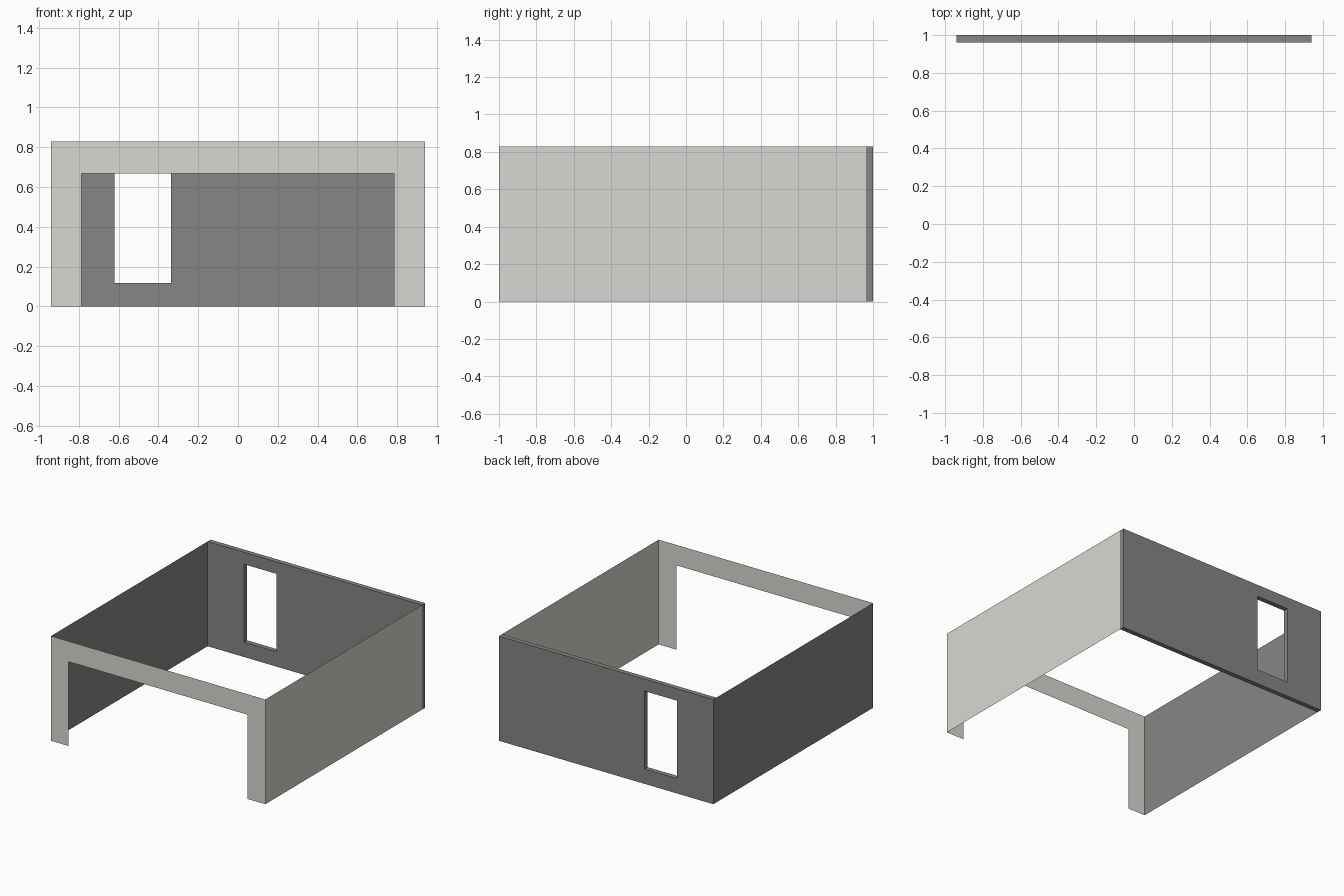
import bpy, bmesh

if "Cube" in bpy.data.objects:
    bpy.data.objects.remove(bpy.data.objects["Cube"])

W, H = 0.94, 0.83            # half width, wall height
Y_FRONT, Y_IN, Y_BACK = -1.0, 0.962, 1.0


def material(name, rgb):
    m = bpy.data.materials.new(name)
    m.diffuse_color = (*rgb, 1.0)
    m.use_nodes = True
    m.node_tree.nodes["Principled BSDF"].inputs["Base Color"].default_value = m.diffuse_color
    return m


pale = material("pale plaster", (0.70, 0.685, 0.645))
grey = material("dark grey wall", (0.243, 0.240, 0.232))


def finish(name, bm, mat):
    me = bpy.data.meshes.new(name)
    bm.to_mesh(me)
    bm.free()
    me.materials.append(mat)
    ob = bpy.data.objects.new(name, me)
    bpy.context.collection.objects.link(ob)
    return ob


def sheet(name, points, mat):
    """Single flat sheet from an outline."""
    bm = bmesh.new()
    bm.faces.new([bm.verts.new(p) for p in points])
    return finish(name, bm, mat)


def rect(x0, x1, z0, z1, y):
    return [(x0, y, z0), (x1, y, z0), (x1, y, z1), (x0, y, z1)]


# Front portal: two posts and a lintel, facing -y
ox0, ox1, oz = -0.787, 0.785, 0.668
portal = [(-W, 0), (ox0, 0), (ox0, oz), (ox1, oz), (ox1, 0), (W, 0), (W, H), (-W, H)]
sheet("front_portal", [(x, Y_FRONT, z) for x, z in portal], pale)

# Thin side walls, facing outwards; the grey left one also caps the back wall
for name, s, y1, mat in (("left_wall", -1, Y_BACK, grey), ("right_wall", 1, Y_IN, pale)):
    pts = [(s * W, Y_FRONT, 0), (s * W, y1, 0), (s * W, y1, H), (s * W, Y_FRONT, H)]
    sheet(name, pts if s > 0 else pts[::-1], mat)

# Thick back wall: a frame around the window opening, extruded to depth
bm = bmesh.new()
outer = [bm.verts.new(p) for p in rect(-W, W, 0, H, Y_IN)]
inner = [bm.verts.new(p) for p in rect(-0.621, -0.337, 0.118, 0.735, Y_IN)]
for i in range(4):
    j = (i + 1) % 4
    bm.faces.new([outer[i], outer[j], inner[j], inner[i]])
ext = bmesh.ops.extrude_face_region(bm, geom=bm.faces[:], use_keep_orig=True)
bmesh.ops.translate(bm, vec=(0, Y_BACK - Y_IN, 0),
                    verts=[g for g in ext["geom"] if isinstance(g, bmesh.types.BMVert)])
bmesh.ops.recalc_face_normals(bm, faces=bm.faces[:])
# The left end is already covered by the left wall sheet
end = [f for f in bm.faces if f.calc_center_median().x < -W + 0.001]
bmesh.ops.delete(bm, geom=end, context='FACES_ONLY')
finish("back_wall", bm, grey)
